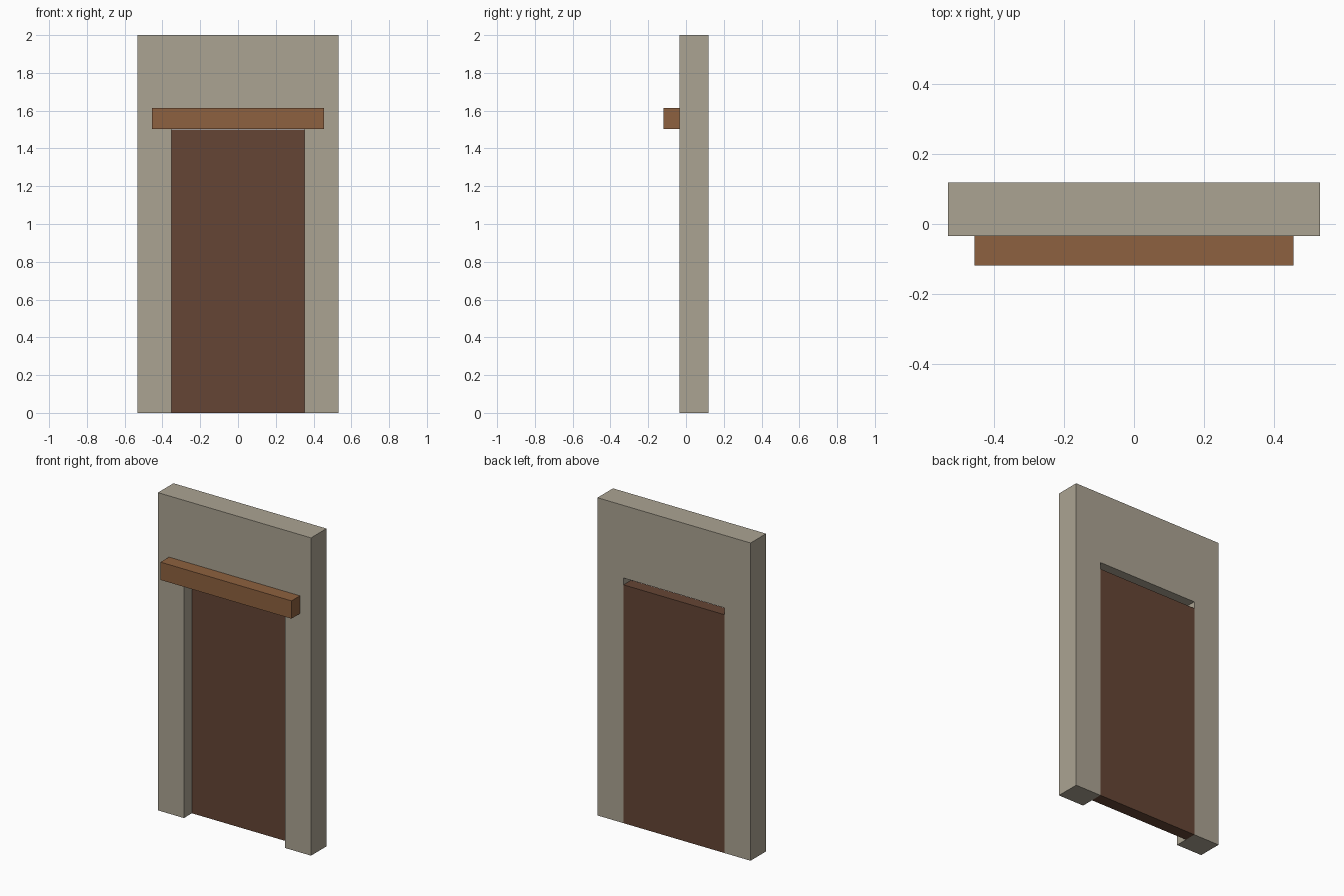
import bpy, bmesh

if "Cube" in bpy.data.objects:
    bpy.data.objects.remove(bpy.data.objects["Cube"])

def material(name, rgb):
    m = bpy.data.materials.new(name)
    m.diffuse_color = (*rgb, 1)
    m.use_nodes = True
    m.node_tree.nodes["Principled BSDF"].inputs["Base Color"].default_value = m.diffuse_color
    return m

def extrude_profile(name, outline, y0, y1, mat):
    """Front outline in (x, z), extruded from y0 back to y1."""
    bm = bmesh.new()
    face = bm.faces.new([bm.verts.new((x, y0, z)) for x, z in outline])
    ext = bmesh.ops.extrude_face_region(bm, geom=[face])
    verts = [v for v in ext["geom"] if isinstance(v, bmesh.types.BMVert)]
    bmesh.ops.translate(bm, verts=verts, vec=(0, y1 - y0, 0))
    bmesh.ops.recalc_face_normals(bm, faces=bm.faces)
    me = bpy.data.meshes.new(name)
    bm.to_mesh(me)
    bm.free()
    me.materials.append(mat)
    ob = bpy.data.objects.new(name, me)
    bpy.context.collection.objects.link(ob)
    return ob

def rect(half_w, z0, z1):
    return [(-half_w, z0), (half_w, z0), (half_w, z1), (-half_w, z1)]

stone = material("stone", (0.41, 0.37, 0.29))
beam_wood = material("beam_wood", (0.27, 0.12, 0.05))
door_wood = material("door_wood", (0.13, 0.06, 0.035))

FRONT, BACK = -0.035, 0.119
W, OPEN, OPEN_TOP = 0.533, 0.352, 1.543

# Wall with a doorway, open at the bottom
half = [(OPEN, OPEN_TOP), (OPEN, 0), (W, 0), (W, 2)]
wall_outline = half + [(-x, z) for x, z in reversed(half)]
extrude_profile("wall", wall_outline, FRONT, BACK, stone)

# Door slab, flush with the back, leaving a gap under the wall head
extrude_profile("door", rect(OPEN, 0, 1.5), 0.044, BACK, door_wood)

# Lintel beam on the front face
extrude_profile("lintel", rect(0.456, 1.503, 1.615), -0.119, FRONT, beam_wood)
